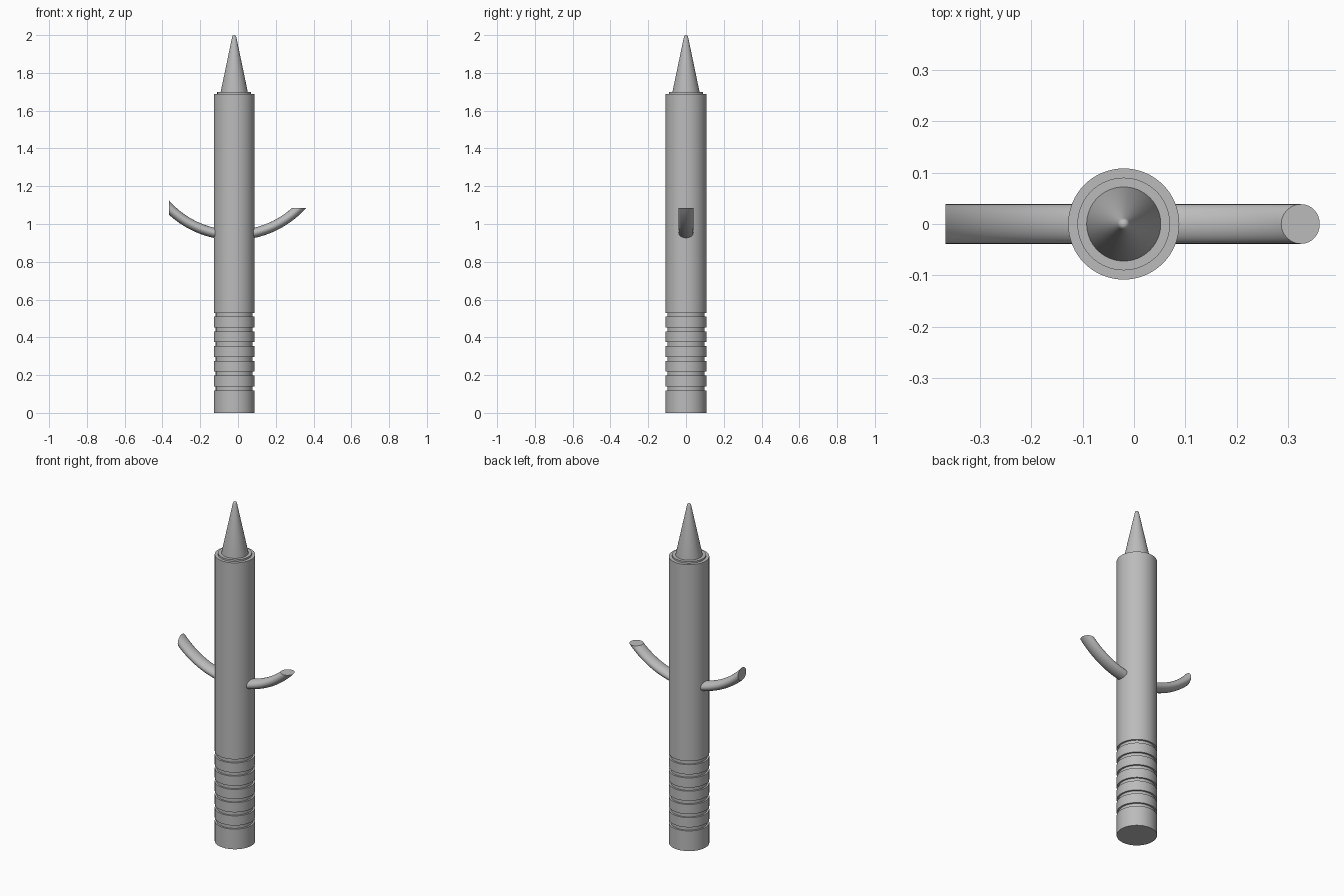
import bpy, bmesh, math
from mathutils import Vector

cube = bpy.data.objects.get("Cube")
if cube:
    bpy.data.objects.remove(cube)

AXIS_X = -0.02      # the shaft stands slightly off centre
SEGMENTS = 64

grey = bpy.data.materials.new("mid grey")
grey.use_nodes = True
grey.diffuse_color = (0.5, 0.5, 0.5, 1)
grey.node_tree.nodes["Principled BSDF"].inputs["Base Color"].default_value = (0.5, 0.5, 0.5, 1)


def finish(bm, name):
    bmesh.ops.recalc_face_normals(bm, faces=bm.faces)
    mesh = bpy.data.meshes.new(name)
    bm.to_mesh(mesh)
    bm.free()
    mesh.materials.append(grey)
    obj = bpy.data.objects.new(name, mesh)
    bpy.context.collection.objects.link(obj)
    bpy.ops.object.select_all(action="DESELECT")
    obj.select_set(True)
    bpy.context.view_layer.objects.active = obj
    bpy.ops.object.shade_smooth_by_angle(angle=math.radians(30))
    return obj


def skin(bm, rings):
    """Bridge successive vertex rings and cap both ends."""
    for a, b in zip(rings, rings[1:]):
        for i in range(len(a)):
            j = (i + 1) % len(a)
            bm.faces.new((a[i], a[j], b[j], b[i]))
    bm.faces.new(rings[0])
    bm.faces.new(rings[-1])


def lathe(name, profile):
    """Turn (radius, height) points around the shaft axis."""
    bm = bmesh.new()
    angles = [math.tau * i / SEGMENTS for i in range(SEGMENTS)]
    skin(bm, [[bm.verts.new((AXIS_X + r * math.cos(a), r * math.sin(a), z)) for a in angles]
              for r, z in profile])
    return finish(bm, name)


# Shaft with six grip grooves and a stepped collar
R, GROOVE_R = 0.108, 0.098
shaft = [(R, 0)]
for k in range(6):
    z = 0.119 + 0.078 * k
    shaft += [(R, z), (GROOVE_R, z), (GROOVE_R, z + 0.021), (R, z + 0.021)]
shaft += [(R, 1.688), (0.09, 1.688), (0.09, 1.698)]
lathe("shaft", shaft + [(0.06, 1.698)])

# Tapered point with a small rounded tip
lathe("point", [(0.072, 1.69), (0.072, 1.698), (0.0115, 1.988), (0.010, 1.994),
                (0.007, 1.998), (0.003, 2.0)])


# Curved side arms: oval section swept on an arc, trimmed by a plane
def arm(name, side, cut_point, cut_normal):
    bm = bmesh.new()
    arc_r, centre_z = 0.4855, 1.427
    rings = []
    for i in range(33):
        t = math.radians(5 + 55 * i / 32)
        ring = []
        for j in range(32):
            a = math.tau * j / 32
            r = arc_r + 0.0265 * math.cos(a)
            ring.append(bm.verts.new((AXIS_X + side * r * math.sin(t), 0.0385 * math.sin(a),
                                      centre_z - r * math.cos(t))))
        rings.append(ring)
    skin(bm, rings)
    cut = bmesh.ops.bisect_plane(bm, geom=bm.verts[:] + bm.edges[:] + bm.faces[:],
                                 plane_co=Vector(cut_point), plane_no=Vector(cut_normal),
                                 clear_outer=True)
    rim = [e for e in cut["geom_cut"] if isinstance(e, bmesh.types.BMEdge)]
    bmesh.ops.contextual_create(bm, geom=rim)
    finish(bm, name)


arm("left_arm", 1, (0, 0, 1.085), (0, 0, 1))
arm("right_arm", -1, (-0.366, 0, 0), (-1, 0, 0))
